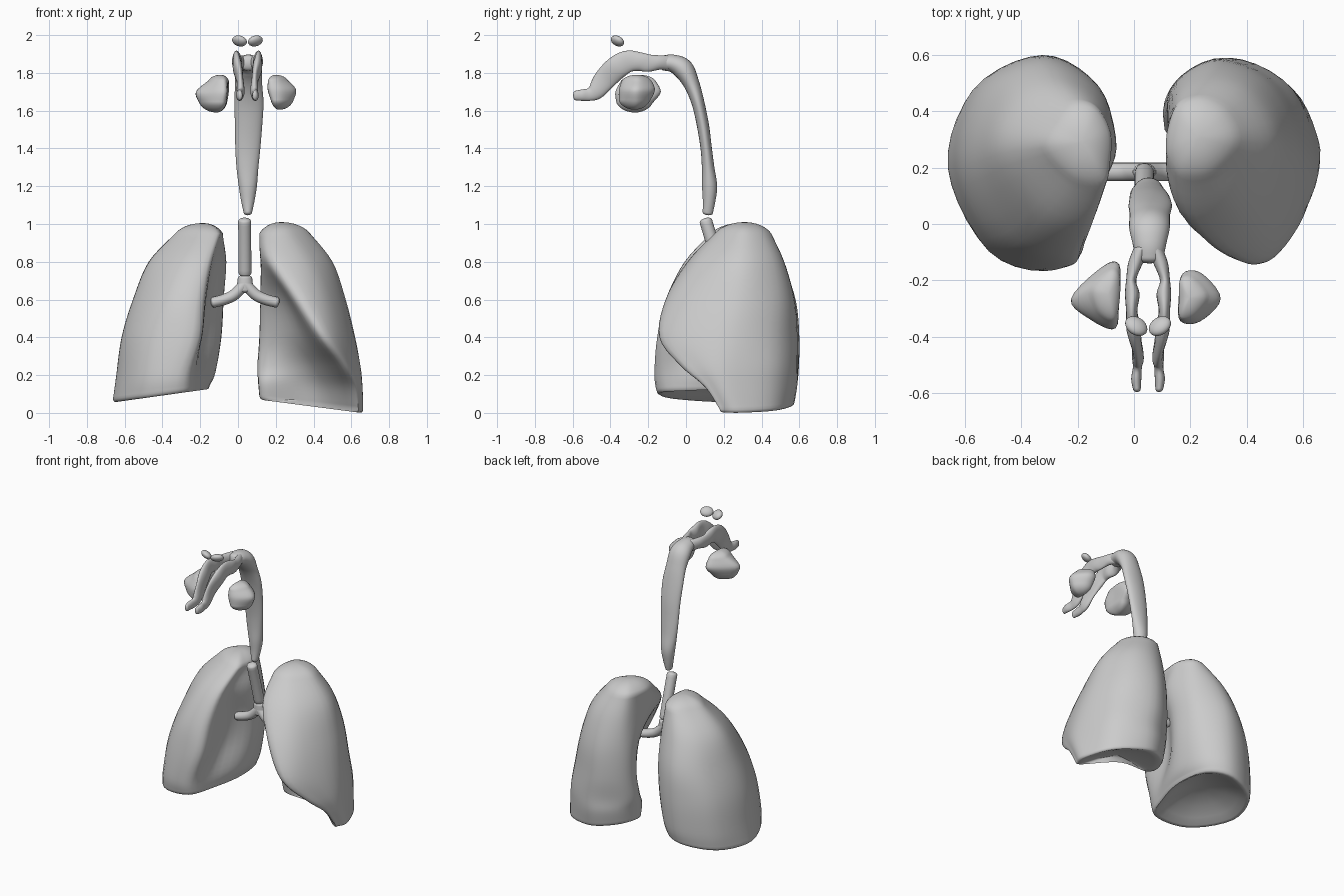
import bpy, bmesh, math
from mathutils import Vector, Matrix


def cr(a, b, c, d, t):
    return 0.5 * (2 * b + (c - a) * t + (2 * a - 5 * b + 4 * c - d) * t * t + (3 * b - a - 3 * c + d) * t ** 3)


def smooth_ring(r, k):
    n = len(r)
    return [cr(r[i - 1], r[i], r[(i + 1) % n], r[(i + 2) % n], j / k) for i in range(n) for j in range(k)]


def smooth_path(p, k):
    out, n = [], len(p)
    for i in range(n - 1):
        a, d = p[max(i - 1, 0)], p[min(i + 2, n - 1)]
        out += [cr(a, p[i], p[i + 1], d, j / k) for j in range(k)]
    return out + [p[-1]]


def scaled(ring, s, off):
    c = sum(ring, Vector()) / len(ring)
    return [c + (p - c) * s + off for p in ring]


def skin(name, rings):
    bm = bmesh.new()
    vs = [[bm.verts.new(p) for p in r] for r in rings]
    n = len(rings[0])
    for a, b in zip(vs, vs[1:]):
        for i in range(n):
            j = (i + 1) % n
            bm.faces.new((a[i], a[j], b[j], b[i]))
    bm.faces.new(vs[0])
    bm.faces.new(vs[-1])
    bmesh.ops.recalc_face_normals(bm, faces=bm.faces)
    me = bpy.data.meshes.new(name)
    bm.to_mesh(me)
    bm.free()
    ob = bpy.data.objects.new(name, me)
    bpy.context.collection.objects.link(ob)
    bpy.ops.object.select_all(action='DESELECT')
    ob.select_set(True)
    bpy.context.view_layer.objects.active = ob
    bpy.ops.object.shade_smooth_by_angle(angle=math.radians(55))
    return ob


def loft(name, levels, top, bottom, sx=1):
    """levels: (z, x tilt, outline) from top to bottom; caps: (scale, dz)"""
    rings = [smooth_ring([Vector((sx * x, y, z + t * (x - 0.4))) for x, y in pts], 5) for z, t, pts in levels]
    cols = [smooth_path(list(c), 5) for c in zip(*rings)]
    rings = [list(r) for r in zip(*cols)]
    up = [scaled(rings[0], s, Vector((0, 0, h))) for s, h in reversed(top)]
    dn = [scaled(rings[-1], s, Vector((0, 0, h))) for s, h in bottom]
    return skin(name, up + rings + dn)


def tube(name, pts, side=(1, 0, 0), cap=0.5, n=20):
    """pts: (x, y, z, half width along side, half depth)"""
    side = Vector(side)
    c = smooth_path([Vector(p[:3]) for p in pts], 5)
    rad = smooth_path([Vector((p[3], p[4], 0)) for p in pts], 5)
    rings = []
    for i, p in enumerate(c):
        t = (c[min(i + 1, len(c) - 1)] - c[max(i - 1, 0)]).normalized()
        nrm = t.cross(side).normalized()
        rings.append([p + side * rad[i].x * math.cos(a) + nrm * rad[i].y * math.sin(a)
                      for a in (2 * math.pi * k / n for k in range(n))])

    def end(ring, d, r):
        return [scaled(ring, math.cos(a), d * r * cap * math.sin(a)) for a in (0.4, 0.8, 1.15, 1.45)]
    a = end(rings[0], (c[0] - c[1]).normalized(), rad[0].y)
    b = end(rings[-1], (c[-1] - c[-2]).normalized(), rad[-1].y)
    return skin(name, a[::-1] + rings + b)


def dome(h, start=0.45):
    s0, c0 = math.sin(start), math.cos(start)
    steps = [start + (1.52 - start) * i / 6 for i in range(1, 7)]
    return [(math.cos(a) / c0, h * (math.sin(a) - s0) / (1 - s0)) for a in steps]


base = [(0.985, -0.012), (0.96, -0.018), (0.9, -0.014), (0.75, 0.01), (0.5, 0.04), (0.2, 0.06), (0.03, 0.06)]
thin_base = [(0.98, -0.012), (0.94, -0.017), (0.8, -0.01), (0.5, 0.01), (0.03, 0.02)]

# Lung on +x: outline starts at the front ridge, then runs medial, back, lateral
loft("lung_pos_x", [
    (0.95, 0, [(.17, .16), (.118, .24), (.12, .34), (.16, .43), (.25, .45), (.34, .40), (.38, .29), (.28, .17)]),
    (0.80, 0, [(.20, .01), (.135, .12), (.12, .28), (.15, .46), (.28, .52), (.42, .46), (.50, .28), (.38, .06)]),
    (0.60, 0, [(.31, -.10), (.245, .14), (.125, .36), (.15, .50), (.30, .575), (.48, .49), (.57, .26), (.47, -.02)]),
    (0.40, 0, [(.43, -.13), (.33, .16), (.127, .37), (.15, .51), (.32, .59), (.53, .48), (.62, .22), (.54, -.05)]),
    (0.25, 0, [(.54, -.02), (.38, .25), (.125, .34), (.14, .49), (.34, .59), (.56, .48), (.647, .22), (.61, .05)]),
    (0.15, -.06, [(.59, .11), (.39, .31), (.125, .31), (.15, .49), (.34, .59), (.565, .48), (.655, .25), (.64, .14)]),
    (0.05, -.13, [(.61, .19), (.40, .34), (.13, .32), (.16, .48), (.34, .575), (.565, .48), (.658, .29), (.645, .20)]),
], dome(0.06), thin_base)

# Lung on -x (x values mirrored)
loft("lung_neg_x", [
    (0.95, 0, [(.11, .14), (.085, .22), (.085, .33), (.14, .42), (.22, .43), (.29, .37), (.33, .27), (.22, .15)]),
    (0.80, 0, [(.16, .00), (.125, .11), (.062, .27), (.12, .44), (.27, .51), (.41, .43), (.47, .25), (.32, .03)]),
    (0.60, 0, [(.19, -.09), (.165, .12), (.078, .30), (.12, .48), (.30, .58), (.48, .48), (.555, .22), (.40, -.06)]),
    (0.40, 0, [(.21, -.14), (.195, .10), (.09, .30), (.14, .50), (.32, .60), (.54, .49), (.615, .20), (.47, -.09)]),
    (0.20, -.05, [(.28, -.16), (.20, .02), (.12, .27), (.17, .50), (.34, .595), (.57, .48), (.645, .20), (.51, -.10)]),
    (0.11, -.14, [(.29, -.15), (.20, .03), (.15, .26), (.19, .49), (.35, .58), (.575, .47), (.662, .20), (.52, -.09)]),
], dome(0.055), base, -1)

# Windpipe and its fork
tube("windpipe", [(.035, .105, 1.015, .034, .034), (.036, .145, .88, .034, .034), (.037, .183, .74, .034, .034)])
tube("bronchus_stem", [(.037, .185, .715, .038, .032), (.037, .185, .68, .042, .033), (.037, .185, .65, .045, .03)])
for s, n in ((-1, "neg_x"), (1, "pos_x")):
    tube("bronchus_" + n, [(.037, .185, .685, .033, .03), (.037 + s * .055, .185, .627, .033, .03),
                           (.037 + s * .11, .185, .600, .033, .029), (.037 + s * .168, .185, .585, .033, .028)],
         side=(0, 1, 0))

# Throat
tube("throat", [
    (.052, .115, 1.06, .022, .027), (.052, .122, 1.12, .035, .033), (.052, .125, 1.20, .048, .04),
    (.050, .117, 1.30, .058, .033), (.052, .107, 1.40, .066, .03), (.056, .090, 1.52, .072, .032),
    (.058, .064, 1.64, .077, .034), (.056, .030, 1.74, .072, .042), (.055, -.015, 1.82, .072, .055),
    (.055, -.07, 1.85, .06, .047), (.055, -.12, 1.852, .05, .04)], n=28)

# Nasal passages, front sinuses
nose = [(.025, -.09, 1.852, .028, .04), (.045, -.14, 1.855, .026, .038), (.060, -.20, 1.852, .018, .046),
        (.056, -.25, 1.86, .026, .05), (.058, -.31, 1.86, .02, .058), (.052, -.37, 1.825, .025, .062),
        (.040, -.43, 1.765, .018, .058), (.036, -.475, 1.705, .021, .046), (.038, -.51, 1.686, .016, .034),
        (.042, -.55, 1.682, .018, .03), (.040, -.585, 1.68, .014, .025)]
for s, n in ((-1, "neg_x"), (1, "pos_x")):
    tube("nasal_passage_" + n, [(.05 + s * d, y, z, a, b) for d, y, z, a, b in nose])
    bm = bmesh.new()
    m = (Matrix.Translation((.05 + s * .042, -.363, 1.969)) @ Matrix.Rotation(s * .6, 4, 'Z')
         @ Matrix.Rotation(-.7, 4, 'X') @ Matrix.Diagonal((.043, .036, .023, 1)))
    bmesh.ops.create_uvsphere(bm, u_segments=20, v_segments=12, radius=1, matrix=m)
    me = bpy.data.meshes.new("front_sinus")
    bm.to_mesh(me)
    bm.free()
    me.shade_smooth()
    bpy.context.collection.objects.link(bpy.data.objects.new("front_sinus_" + n, me))

# Cheek sinuses
loft("cheek_sinus_neg_x", [
    (1.76, 0, [(.07, -.34), (.05, -.26), (.055, -.18), (.09, -.165), (.155, -.23), (.13, -.31)]),
    (1.70, 0, [(.065, -.37), (.055, -.26), (.052, -.145), (.11, -.15), (.223, -.265), (.15, -.34)]),
    (1.64, 0, [(.075, -.365), (.06, -.28), (.065, -.19), (.12, -.185), (.205, -.265), (.15, -.34)]),
], dome(.03, .4), dome(-.05, .4), -1)
loft("cheek_sinus_pos_x", [
    (1.76, 0, [(.165, -.335), (.16, -.27), (.165, -.195), (.21, -.19), (.265, -.255), (.22, -.325)]),
    (1.71, 0, [(.165, -.345), (.16, -.26), (.175, -.175), (.24, -.175), (.308, -.265), (.235, -.345)]),
    (1.65, 0, [(.185, -.35), (.175, -.28), (.185, -.20), (.24, -.2), (.292, -.265), (.24, -.34)]),
], dome(.03, .4), dome(-.045, .4))
